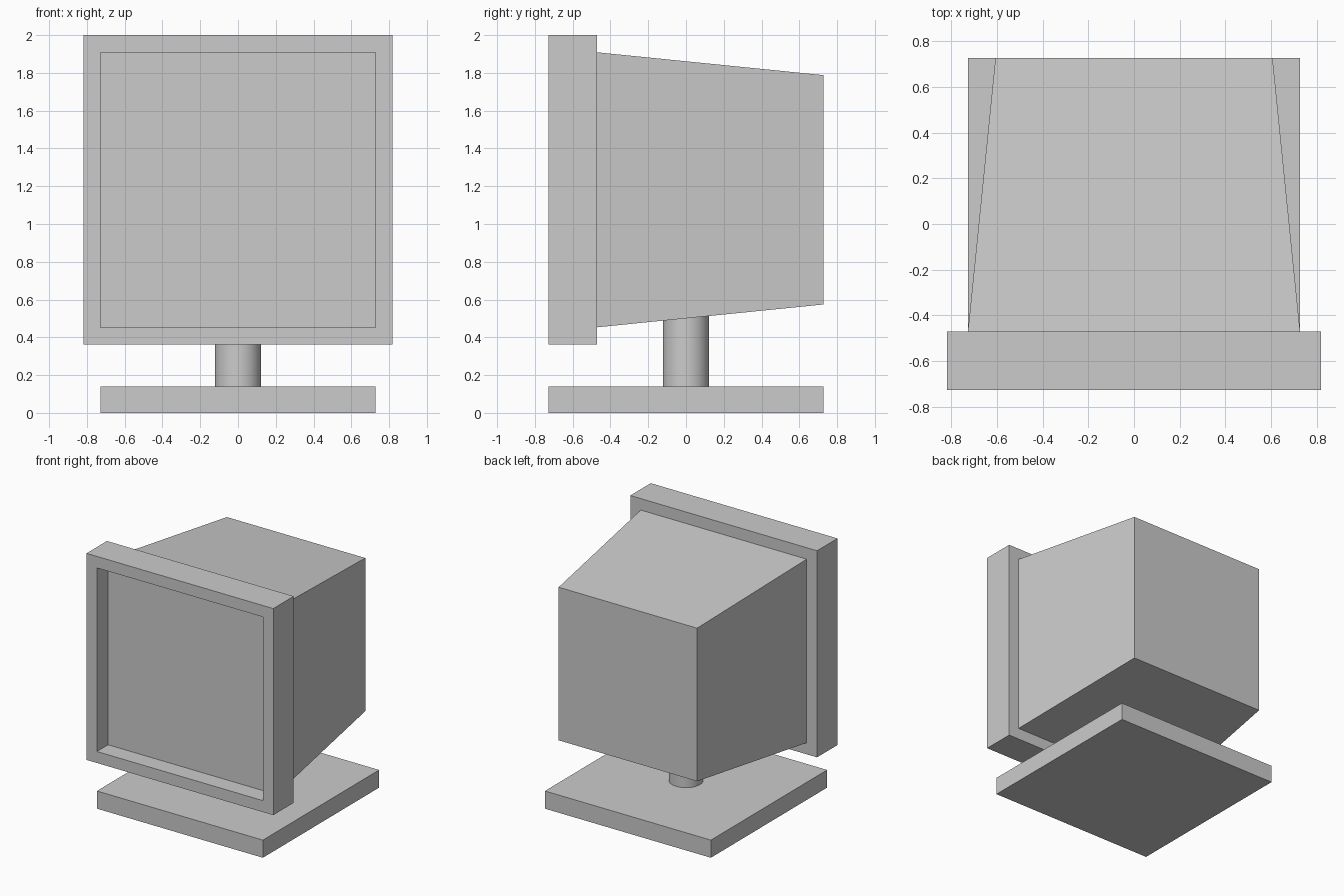
import bpy, bmesh
from math import radians

if "Cube" in bpy.data.objects:
    bpy.data.objects.remove(bpy.data.objects["Cube"])

HALF = 0.728      # half size of base, housing front and depth
CENTRE_Z = 1.181  # screen centre height


def add_object(name, bm):
    bmesh.ops.recalc_face_normals(bm, faces=bm.faces)
    mesh = bpy.data.meshes.new(name)
    bm.to_mesh(mesh)
    bm.free()
    obj = bpy.data.objects.new(name, mesh)
    bpy.context.collection.objects.link(obj)
    return obj


def square_loft(name, sections):
    """Closed skin through square rings given as (half size, y)."""
    bm = bmesh.new()
    corners = [(-1, -1), (1, -1), (1, 1), (-1, 1)]
    rings = [[bm.verts.new((h * x, y, CENTRE_Z + h * z)) for x, z in corners]
             for h, y in sections]
    for a, b in zip(rings, rings[1:]):
        for i in range(4):
            j = (i + 1) % 4
            bm.faces.new((a[i], a[j], b[j], b[i]))
    bm.faces.new(rings[0])
    bm.faces.new(rings[-1])
    return add_object(name, bm)


# Monitor: recessed screen, bezel rim, bezel sides, tapered rear housing
square_loft("monitor_housing", [
    (HALF, -0.588),
    (HALF, -HALF),
    (0.819, -HALF),
    (0.819, -0.472),
    (HALF, -0.472),
    (0.607, HALF),
])

# Stand base plate
bpy.ops.mesh.primitive_cube_add(size=1, location=(0, 0, 0.07))
base = bpy.context.object
base.name = "stand_base"
base.scale = (2 * HALF, 2 * HALF, 0.14)

# Stand post, running up into the housing
bpy.ops.mesh.primitive_cylinder_add(vertices=32, radius=0.123, depth=0.40,
                                    location=(0, 0, 0.33))
post = bpy.context.object
post.name = "stand_post"
bpy.ops.object.shade_smooth_by_angle(angle=radians(30))
